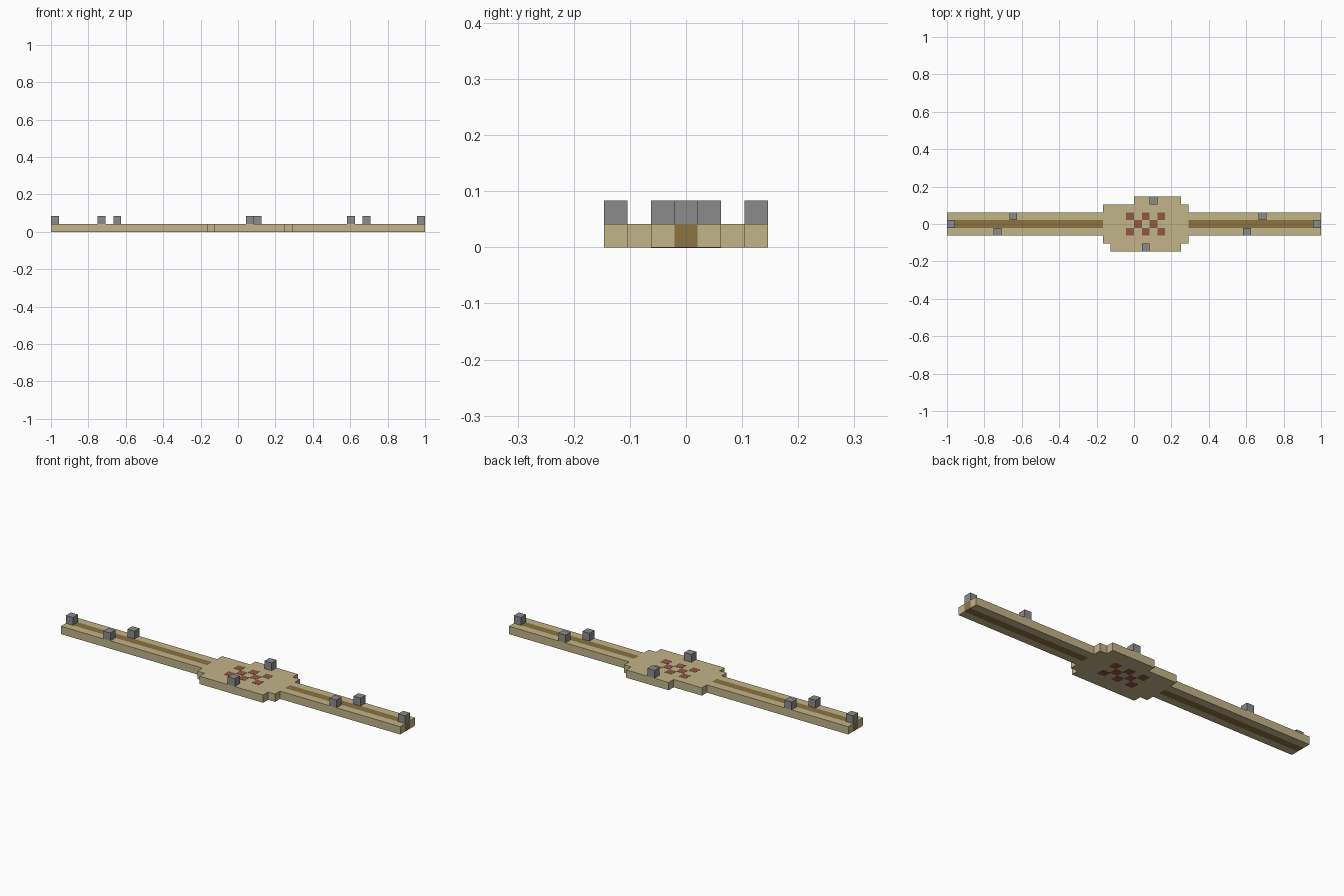
import bpy
import bmesh
from mathutils import Matrix, Vector

cube = bpy.data.objects.get("Cube")
if cube:
    bpy.data.objects.remove(cube, do_unlink=True)

U = 2 / 48  # edge of one block


def material(name, rgb):
    mat = bpy.data.materials.new(name)
    mat.use_nodes = True
    colour = (*rgb, 1)
    mat.diffuse_color = colour
    mat.node_tree.nodes["Principled BSDF"].inputs["Base Color"].default_value = colour
    return mat


SAND = material("sand", (0.54, 0.46, 0.25))
BROWN = material("path brown", (0.26, 0.17, 0.055))
RED = material("brick red", (0.28, 0.10, 0.06))
GREY = material("stone grey", (0.26, 0.26, 0.26))


def add_object(name, bm, mat):
    mesh = bpy.data.meshes.new(name)
    bmesh.ops.recalc_face_normals(bm, faces=bm.faces)
    bm.to_mesh(mesh)
    bm.free()
    mesh.materials.append(mat)
    obj = bpy.data.objects.new(name, mesh)
    bpy.context.collection.objects.link(obj)
    return obj


def box(name, low, high, mat):
    """Box between two corners, measured in blocks."""
    low, high = Vector(low) * U, Vector(high) * U
    place = Matrix.Translation((low + high) / 2) @ Matrix.Diagonal((*(high - low), 1))
    bm = bmesh.new()
    bmesh.ops.create_cube(bm, size=1, matrix=place)
    return add_object(name, bm, mat)


# Stepped central platform, extruded from its outline
outline = [(-4, -2.5), (-3, -2.5), (-3, -3.5), (6, -3.5), (6, -2.5), (7, -2.5),
           (7, 2.5), (6, 2.5), (6, 3.5), (0, 3.5), (0, 2.5), (-4, 2.5)]
bm = bmesh.new()
base = bm.faces.new([bm.verts.new((x * U, y * U, 0)) for x, y in outline])
raised = bmesh.ops.extrude_face_region(bm, geom=[base], use_keep_orig=True)
top = [v for v in raised["geom"] if isinstance(v, bmesh.types.BMVert)]
bmesh.ops.translate(bm, verts=top, vec=(0, 0, U))
add_object("platform", bm, SAND)

# Two arms, each a brown path between sand borders
for side, start, end in (("right", -24, -4), ("left", 7, 24)):
    box(side + "_path", (start, -0.5, 0), (end, 0.5, 1), BROWN)
    box(side + "_front_border", (start, -1.5, 0), (end, -0.5, 1), SAND)
    box(side + "_back_border", (start, 0.5, 0), (end, 1.5, 1), SAND)

# Checkered floor tiles, showing on both faces of the platform
for row in (-1, 0, 1):
    for x in ((0, 2) if row == 0 else (-1, 1, 3)):
        box("floor_tile", (x, row - 0.5, -0.02), (x + 1, row + 0.5, 1.02), RED)

# Stone blocks standing on the walkway
stones = [(-24, 0), (-18, -1), (-16, 1), (1, -3), (2, 3), (14, -1), (16, 1), (23, 0)]
for x, y in stones:
    box("stone_block", (x, y - 0.5, 1), (x + 1, y + 0.5, 2), GREY)
